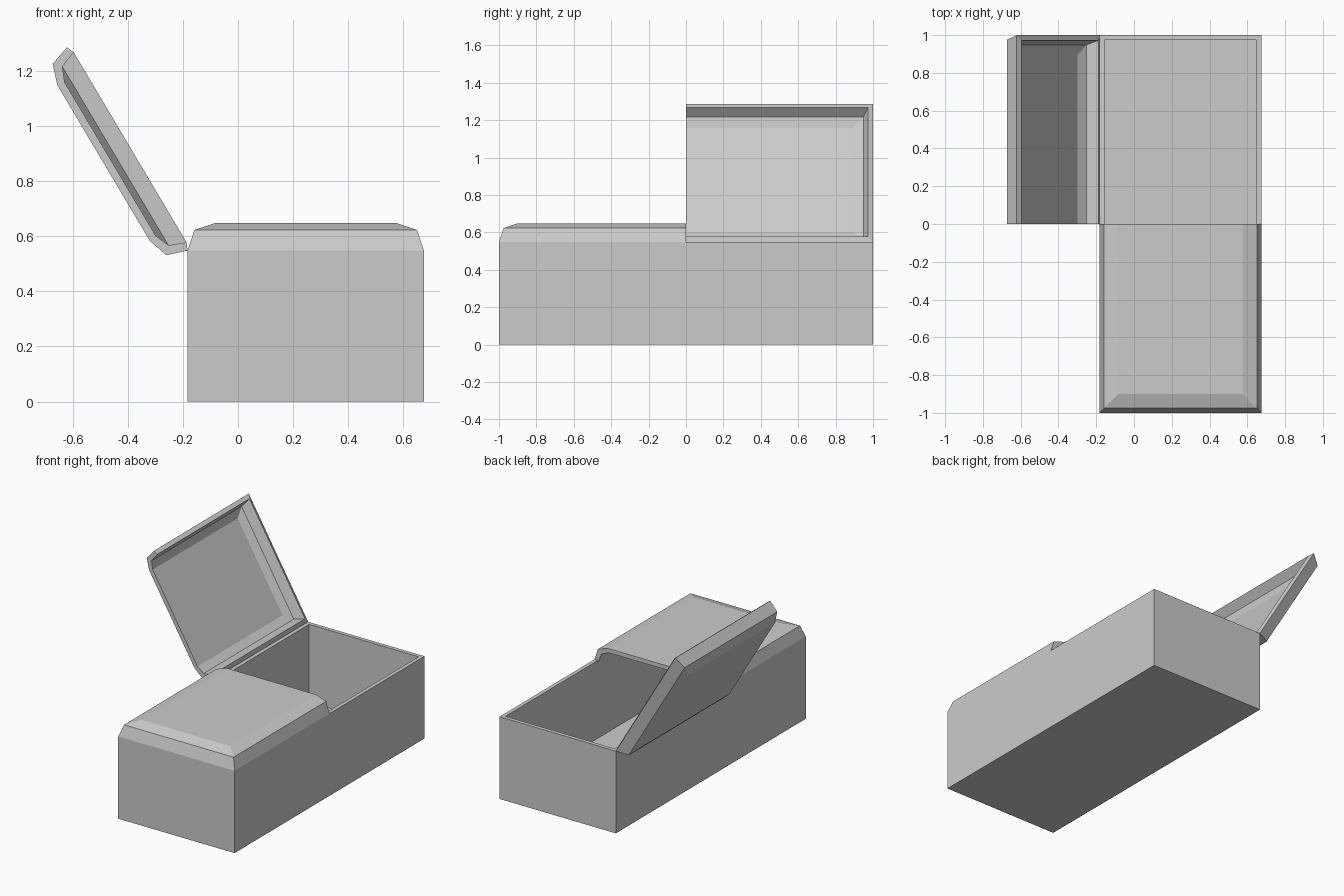
import bpy, bmesh
from math import radians
from mathutils import Matrix

cube = bpy.data.objects.get("Cube")
if cube:
    bpy.data.objects.remove(cube, do_unlink=True)

# One plain grey for everything
grey = bpy.data.materials.new("plain grey")
grey.use_nodes = True
COLOUR = (0.6, 0.6, 0.6, 1)
grey.diffuse_color = COLOUR
grey.node_tree.nodes["Principled BSDF"].inputs["Base Color"].default_value = COLOUR

LEFT, WIDTH, RIM, WALL = -0.183, 0.858, 0.548, 0.026
RIGHT = LEFT + WIDTH


def finish(bm, name):
    bmesh.ops.recalc_face_normals(bm, faces=bm.faces)
    mesh = bpy.data.meshes.new(name)
    bm.to_mesh(mesh)
    bm.free()
    mesh.materials.append(grey)
    obj = bpy.data.objects.new(name, mesh)
    bpy.context.collection.objects.link(obj)
    return obj


# Hollow box: inset the top face and push it down to the floor
bm = bmesh.new()
bmesh.ops.create_cube(bm, size=1, matrix=Matrix.Translation(((LEFT + RIGHT) / 2, 0, RIM / 2))
                      @ Matrix.Diagonal((WIDTH, 2, RIM, 1)))
top = max(bm.faces, key=lambda f: f.calc_center_median().z)
bmesh.ops.inset_region(bm, faces=[top], thickness=WALL, use_even_offset=True)
floor = bmesh.ops.extrude_face_region(bm, geom=[top])
bmesh.ops.delete(bm, geom=[top], context='FACES_ONLY')
for v in floor["geom"]:
    if isinstance(v, bmesh.types.BMVert):
        v.co.z = 0.03
finish(bm, "box_body")

# Lid profile as (inset, height) from the rim, outside and inside
OUTER = [(0, 0), (0.025, 0.075), (0.1, 0.1)]
INNER = [(0.0275, -0.012), (0.052, 0.05), (0.105, 0.072)]


def half_lid(name, end):
    """Bevelled shell with its hinge on the origin, open at y = 0, closed at y = end."""
    bm = bmesh.new()

    def ring(inset, z):
        a, b, y = inset, WIDTH - inset, end * (1 - inset)
        return [bm.verts.new(p) for p in ((a, 0, z), (a, y, z), (b, y, z), (b, 0, z))]

    outer = [ring(*p) for p in OUTER]
    inner = [ring(*p) for p in INNER]
    loops = outer + inner[::-1]
    # Sloping walls, and the lip joining outside to inside
    for k in (0, 1, 3, 4, 5):
        r, s = loops[k], loops[(k + 1) % 6]
        for i in range(3):
            bm.faces.new((r[i], r[i + 1], s[i + 1], s[i]))
    # Top panel and its underside
    bm.faces.new(outer[2])
    bm.faces.new(inner[2])
    # Cut edge at the middle of the box
    for i in (0, 3):
        for k in (0, 1):
            bm.faces.new((outer[k][i], outer[k + 1][i], inner[k + 1][i], inner[k][i]))
    bm.faces.new((outer[2][0], outer[2][3], inner[2][3], inner[2][0]))
    return finish(bm, name)


closed_lid = half_lid("closed_lid", -1)
open_lid = half_lid("open_lid", 1)
for lid in (closed_lid, open_lid):
    lid.location = (LEFT, 0, RIM)
open_lid.rotation_euler = (0, radians(-120.7), 0)
